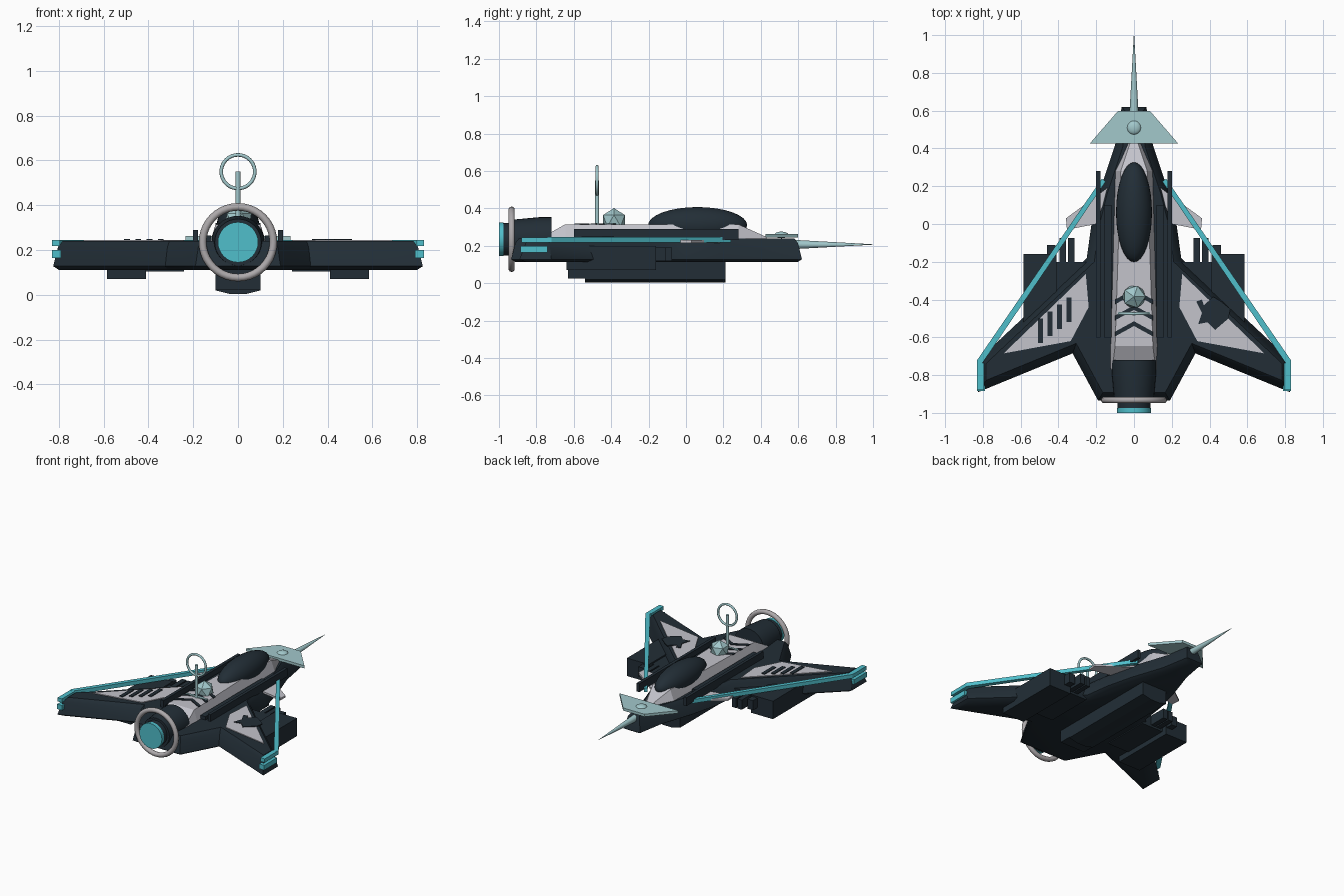
import bpy, bmesh, math
from mathutils import Vector, Matrix

if "Cube" in bpy.data.objects:
    bpy.data.objects.remove(bpy.data.objects["Cube"])


def material(name, rgb):
    m = bpy.data.materials.new(name)
    m.diffuse_color = (*rgb, 1)
    m.use_nodes = True
    m.node_tree.nodes["Principled BSDF"].inputs["Base Color"].default_value = m.diffuse_color
    return m


DARK = material("dark slate", (0.016, 0.027, 0.037))
WHITE = material("pale grey", (0.55, 0.55, 0.60))
GREY = material("ring grey", (0.42, 0.40, 0.41))
TEAL = material("bright teal", (0.08, 0.52, 0.60))
PALE = material("pale teal", (0.36, 0.58, 0.60))


def finish(name, bm, mat, smooth=None):
    bmesh.ops.recalc_face_normals(bm, faces=bm.faces)
    me = bpy.data.meshes.new(name)
    bm.to_mesh(me)
    bm.free()
    me.materials.append(mat)
    ob = bpy.data.objects.new(name, me)
    bpy.context.collection.objects.link(ob)
    if smooth:
        bpy.context.view_layer.objects.active = ob
        ob.select_set(True)
        bpy.ops.object.shade_smooth_by_angle(angle=math.radians(smooth))
        ob.select_set(False)
    return ob


def loft(name, rings, mat, smooth=None):
    """Skin matching rings of points and cap both ends."""
    bm = bmesh.new()
    vs = [[bm.verts.new(p) for p in r] for r in rings]
    n = len(rings[0])
    for a, b in zip(vs, vs[1:]):
        for i in range(n):
            bm.faces.new((a[i], a[(i + 1) % n], b[(i + 1) % n], b[i]))
    bm.faces.new(vs[0])
    bm.faces.new(vs[-1])
    return finish(name, bm, mat, smooth)


def inset(pts, d):
    """Move every edge of a clockwise outline inwards by d."""
    out = []
    for i, p in enumerate(pts):
        p, a, b = Vector(p), Vector(pts[i - 1]), Vector(pts[(i + 1) % len(pts)])
        e, f = (p - a).normalized(), (b - p).normalized()
        n1, n2 = Vector((e.y, -e.x)), Vector((f.y, -f.x))
        out.append(p + (n1 + n2) * d / (1 + n1.dot(n2)))
    return out


def prism(name, pts, z0, z1, mat):
    return loft(name, [[(x, y, z) for x, y in pts] for z in (z0, z1)], mat)


def box(name, x0, x1, y0, y1, z0, z1, mat):
    return prism(name, [(x0, y0), (x0, y1), (x1, y1), (x1, y0)], z0, z1, mat)


def both(fn, name, pts, z0, z1, mat):
    for side, s in (("right", 1), ("left", -1)):
        fn(f"{side}_{name}", [(s * x, y) for x, y in pts], z0, z1, mat)


def tube(name, stations, z, mat, n=32):
    """Turned part along y, from (y, radius) stations."""
    return loft(name, [[(r * math.cos(2 * math.pi * i / n), y, z + r * math.sin(2 * math.pi * i / n))
                        for i in range(n)] for y, r in stations], mat, 35)


def torus(name, centre, R, r, mat, stretch=1):
    bm = bmesh.new()
    n, m = 40, 10
    v = []
    for i in range(n):
        a = 2 * math.pi * i / n
        for j in range(m):
            b = 2 * math.pi * j / m
            q = R + r * math.cos(b)
            v.append(bm.verts.new((centre[0] + q * math.cos(a), centre[1] + r * stretch * math.sin(b),
                                   centre[2] + q * math.sin(a))))
    for i in range(n):
        for j in range(m):
            k, l = (i + 1) % n, (j + 1) % m
            bm.faces.new((v[i * m + j], v[k * m + j], v[k * m + l], v[i * m + l]))
    return finish(name, bm, mat, 60)


# Hull and swept wings: one outline with sloping, softened sides
half = [(0.065, 0.62), (0.10, 0.42), (0.18, 0.18), (0.225, 0.0), (0.25, -0.18),
        (0.825, -0.72), (0.825, -0.89), (0.325, -0.685), (0.19, -0.935)]
outline = half + [(-x, y) for x, y in reversed(half)]
levels = [(0.025, 0.112), (0.0, 0.128), (0.022, 0.215), (0.042, 0.24)]
loft("hull_and_wings", [[(p.x, p.y, z) for p in inset(outline, d)] for d, z in levels], DARK, 40)

# Raised spine with sloping ends
spine = [(-0.77, 0.125, 0.115, 0.245), (-0.645, 0.125, 0.10, 0.315),
         (0.28, 0.10, 0.07, 0.315), (0.43, 0.035, 0.02, 0.247)]
loft("spine", [[(-b, y, 0.235), (-t, y, z), (t, y, z), (b, y, 0.235)] for y, b, t, z in spine], WHITE)

# Canopy
bm = bmesh.new()
bmesh.ops.create_uvsphere(bm, u_segments=32, v_segments=16, radius=1,
                          matrix=Matrix.Translation((0, 0.062, 0.31)) @ Matrix.Diagonal((0.095, 0.265, 0.097, 1)))
finish("canopy", bm, DARK, 60)

# Spine chevrons
for i, y in enumerate((-0.345, -0.43, -0.515)):
    both(prism, f"chevron_{i + 1}", [(0, y), (0.1, y - 0.055), (0.1, y - 0.08), (0, y - 0.025)],
         0.313, 0.32, DARK)

# Dark rails beside the spine
both(prism, "spine_rail", [(0.178, -0.6), (0.178, 0.28), (0.2, 0.28), (0.2, -0.6)], 0.23, 0.29, DARK)
both(prism, "inner_rail", [(0.12, -0.6), (0.12, 0.1), (0.16, 0.1), (0.16, -0.6)], 0.23, 0.265, DARK)

# Wing panels with their dark markings
both(prism, "wing_panel", [(0.255, -0.265), (0.69, -0.685), (0.335, -0.62), (0.24, -0.44)],
     0.236, 0.245, WHITE)
for i in range(4):
    x, y = -0.495 + 0.05 * i, -0.5 + 0.037 * i
    box(f"wing_bar_{i + 1}", x - 0.013, x + 0.013, y - 0.13, y, 0.243, 0.25, DARK)
patch = [(0.33, -0.41), (0.36, -0.40), (0.37, -0.43), (0.42, -0.385), (0.46, -0.41), (0.51, -0.45),
         (0.50, -0.50), (0.43, -0.56), (0.39, -0.52), (0.34, -0.53), (0.36, -0.47)]
prism("wing_dark_patch", patch, 0.243, 0.25, DARK)

# Teal leading rails, running free between hull and wing tip
both(prism, "leading_rail", [(0.15, 0.225), (0.17, 0.24), (0.83, -0.72), (0.83, -0.74), (0.805, -0.74)],
     0.218, 0.246, TEAL)
both(prism, "tip_light", [(0.79, -0.885), (0.79, -0.74), (0.83, -0.74), (0.83, -0.885)], 0.165, 0.2, TEAL)
both(prism, "tip_cap", [(0.795, -0.88), (0.795, -0.735), (0.83, -0.735), (0.83, -0.88)], 0.218, 0.245, TEAL)

# Small fore fins
both(prism, "fore_fin", [(0.13, 0.2), (0.21, 0.14), (0.36, 0.03), (0.355, -0.03), (0.2, 0.0)],
     0.216, 0.23, WHITE)

# Underwing pods and paired barrels
both(prism, "wing_pod", [(0.41, -0.64), (0.41, -0.16), (0.585, -0.16), (0.585, -0.64)], 0.07, 0.2, DARK)
both(prism, "pod_bracket", [(0.24, -0.55), (0.24, -0.2), (0.42, -0.2), (0.42, -0.55)], 0.105, 0.19, DARK)
for i, (x0, x1, y) in enumerate(((0.315, 0.35, -0.075), (0.36, 0.395, -0.075), (0.415, 0.46, -0.11))):
    both(prism, f"barrel_{i + 1}", [(x0, -0.4), (x0, y), (x1, y), (x1, -0.4)], 0.12, 0.19, DARK)

# Belly keel
keel = [(-0.1, 0.13), (-0.1, 0.02), (-0.035, 0.004), (0.035, 0.004), (0.1, 0.02), (0.1, 0.13)]
loft("keel", [[(x, y, z) for x, z in keel] for y in (-0.54, 0.21)], DARK)
box("keel_tail", -0.1, 0.1, -0.63, -0.32, 0.025, 0.13, DARK)

# Engine
tube("engine_casing", [(-0.72, 0.118), (-0.785, 0.118), (-0.935, 0.104)], 0.235, DARK)
tube("engine_neck", [(-0.92, 0.087), (-0.977, 0.087)], 0.235, DARK)
tube("engine_glow", [(-0.975, 0.09), (-1.0, 0.09)], 0.235, TEAL)
torus("engine_ring", (0, -0.932, 0.235), 0.158, 0.017, GREY)

# Nose plate, dome and spike
prism("nose_plate", [(-0.235, 0.425), (-0.085, 0.598), (0.085, 0.598), (0.235, 0.425)], 0.243, 0.262, PALE)
bm = bmesh.new()
bmesh.ops.create_uvsphere(bm, u_segments=20, v_segments=8, radius=1,
                          matrix=Matrix.Translation((0, 0.51, 0.258)) @ Matrix.Diagonal((0.038, 0.038, 0.018, 1)))
finish("nose_dome", bm, PALE, 60)
tube("nose_spike", [(0.57, 0.025), (1.0, 0.001)], 0.207, PALE, 12)

# Faceted sensor, mast and hoop
bm = bmesh.new()
bmesh.ops.create_icosphere(bm, subdivisions=1, radius=0.068, matrix=Matrix.Translation((0, -0.385, 0.334)))
finish("sensor", bm, PALE)
box("mast_foot", -0.085, 0.085, -0.48, -0.465, 0.312, 0.322, PALE)
bm = bmesh.new()
bmesh.ops.create_cone(bm, cap_ends=True, segments=12, radius1=0.011, radius2=0.011, depth=0.24,
                      matrix=Matrix.Translation((0, -0.475, 0.43)))
finish("mast", bm, PALE, 40)
torus("hoop", (0, -0.475, 0.55), 0.075, 0.008, PALE)
